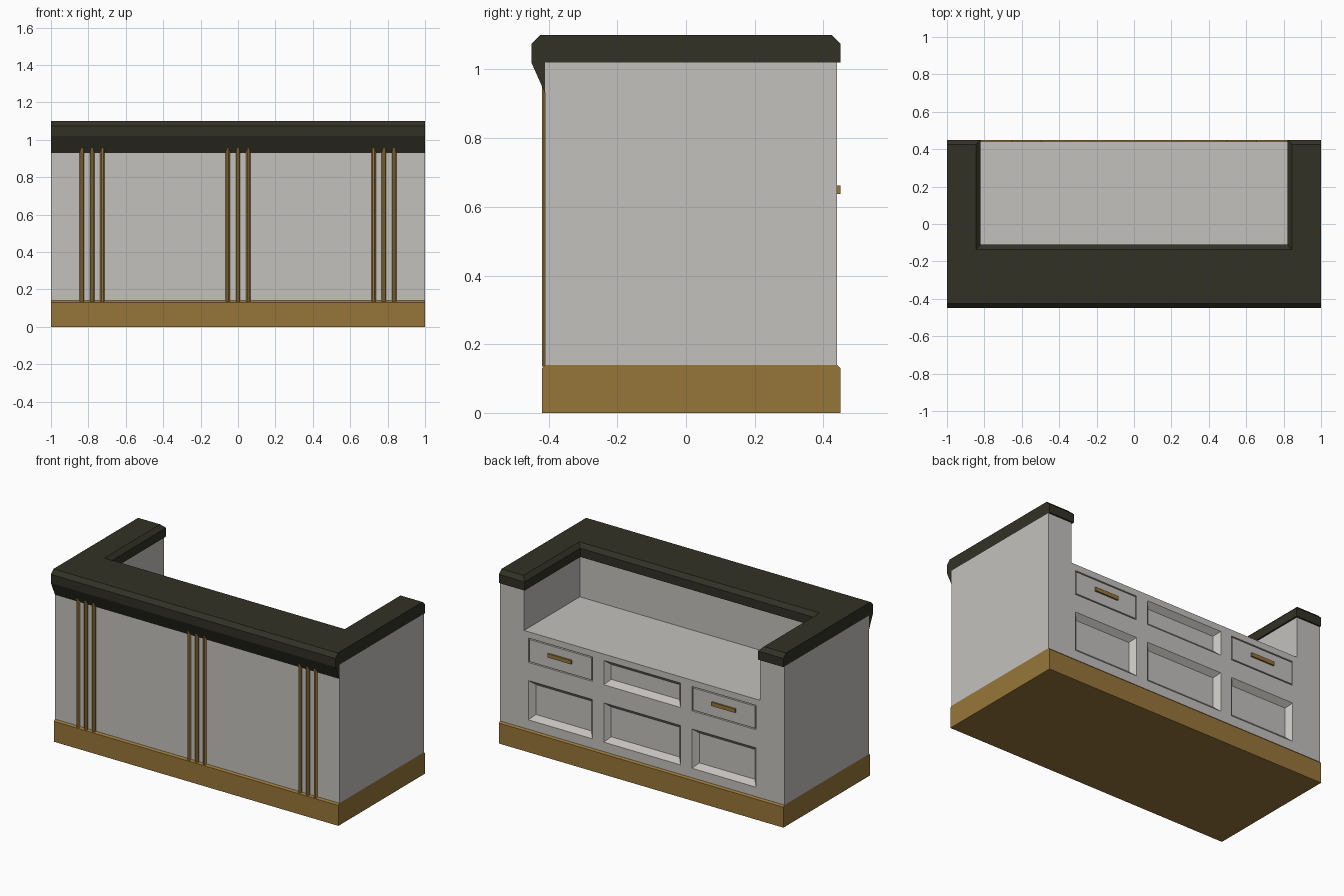
import bpy, bmesh, math
from mathutils import Matrix

cube = bpy.data.objects.get("Cube")
if cube:
    bpy.data.objects.remove(cube)


def material(name, rgb):
    m = bpy.data.materials.new(name)
    m.use_nodes = True
    m.diffuse_color = (*rgb, 1)
    m.node_tree.nodes["Principled BSDF"].inputs["Base Color"].default_value = (*rgb, 1)
    return m


GREY = material("pale grey paint", (0.55, 0.535, 0.51))
BROWN = material("golden brown", (0.31, 0.18, 0.042))
DARK = material("dark olive stone", (0.031, 0.031, 0.019))


def finish(bm, name, mat, recalc=True):
    if recalc:
        bmesh.ops.recalc_face_normals(bm, faces=bm.faces[:])
    mesh = bpy.data.meshes.new(name)
    bm.to_mesh(mesh)
    bm.free()
    mesh.materials.append(mat)
    obj = bpy.data.objects.new(name, mesh)
    bpy.context.collection.objects.link(obj)
    return obj


def box(name, mat, lo, hi, open_back=False):
    bm = bmesh.new()
    bmesh.ops.create_cube(bm, size=1)
    for v in bm.verts:
        v.co = [lo[i] if v.co[i] < 0 else hi[i] for i in range(3)]
    if open_back:
        back = [f for f in bm.faces if f.normal.y > 0.9]
        bmesh.ops.delete(bm, geom=back, context='FACES_ONLY')
    return finish(bm, name, mat, recalc=not open_back)


def loft(bm, loops):
    # Skin a stack of matching closed outlines and cap both ends
    rings = [[bm.verts.new(p) for p in loop] for loop in loops]
    n = len(rings[0])
    for a, b in zip(rings, rings[1:]):
        for i in range(n):
            j = (i + 1) % n
            bm.faces.new((a[i], a[j], b[j], b[i]))
    bm.faces.new(rings[0])
    bm.faces.new(rings[-1])


def prism(name, mat, profile, x=1.0):
    # Sideways extrusion of a (y, z) profile
    bm = bmesh.new()
    loft(bm, [[(s * x, y, z) for y, z in profile] for s in (-1, 1)])
    return finish(bm, name, mat)


def rod(name, x, y, z0, z1, radius):
    bm = bmesh.new()
    bmesh.ops.create_cone(bm, cap_ends=True, segments=8, radius1=radius, radius2=radius,
                          depth=z1 - z0,
                          matrix=Matrix.Translation((x, y, (z0 + z1) / 2))
                          @ Matrix.Rotation(math.pi / 8, 4, 'Z'))
    return finish(bm, name, BROWN)


FRONT, BACK, SHELF, RIM = -0.41, 0.44, 0.76, 1.02
INNER = 0.83

# Plinth with a small chamfered lip at front and back
prism("plinth", BROWN, [(-0.42, 0), (0.45, 0), (0.45, 0.13), (BACK, 0.14),
                        (FRONT, 0.14), (-0.42, 0.13)])

# Cabinet body and the raised walls around the work surface
box("cabinet_body", GREY, (-1, FRONT, 0.14), (1, BACK, SHELF), open_back=True)
box("front_wall", GREY, (-1, FRONT, SHELF), (1, -0.12, RIM))
box("left_wall", GREY, (INNER, -0.12, SHELF), (1, BACK, RIM))
box("right_wall", GREY, (-1, -0.12, SHELF), (-INNER, BACK, RIM))

# Back face: recessed panels and two grooved drawers
xs = [-1, -0.8, -0.35, -0.27, 0.27, 0.35, 0.8, 1]
zs = [0.14, 0.2, 0.45, 0.565, 0.72, SHELF]
bm = bmesh.new()
grid = [[bm.verts.new((x, BACK, z)) for z in zs] for x in xs]
panels, drawers = [], []
for i in range(len(xs) - 1):
    for k in range(len(zs) - 1):
        f = bm.faces.new((grid[i][k], grid[i][k + 1], grid[i + 1][k + 1], grid[i + 1][k]))
        if i in (1, 3, 5) and k in (1, 3):
            (drawers if k == 3 and i != 3 else panels).append(f)
bm.normal_update()


def inset(faces, thickness, depth):
    bmesh.ops.inset_individual(bm, faces=faces, thickness=thickness, depth=depth,
                               use_even_offset=True)
    bm.normal_update()


inset(panels, 0.03, -0.032)
inset(drawers, 0.001, -0.012)
inset(drawers, 0.005, 0)
inset(drawers, 0.001, 0.012)
finish(bm, "back_panels", GREY, recalc=False)

# Drawer handles
for side, s in (("left", 1), ("right", -1)):
    box(side + "_drawer_handle", BROWN, (s * 0.575 - 0.083, BACK - 0.005, 0.638),
        (s * 0.575 + 0.083, 0.45, 0.662))

# U-shaped counter top, chamfered except on its outer ends
bm = bmesh.new()
loops = []
for c, z in ((0, RIM), (0, 1.075), (0.025, 1.10)):
    half = [(1, -0.45 + c), (1, 0.45 - c), (0.82 + c, 0.45 - c), (0.82 + c, -0.11 - c)]
    outline = half + [(-x, y) for x, y in reversed(half)]
    loops.append([(x, y, z) for x, y in outline])
loft(bm, loops)
finish(bm, "counter_top", DARK)

# Sloped moulding below the front edge
prism("front_moulding", DARK, [(-0.45, RIM), (FRONT, 0.93), (FRONT, RIM)])

# Groups of three slim rods on the front
for group, centre in (("left", 0.78), ("middle", 0), ("right", -0.78)):
    for n in (-1, 0, 1):
        rod(f"{group}_front_rod_{n + 2}", centre + n * 0.055, FRONT + 0.002, 0.135, 0.96, 0.013)

# Rods and feet set flush into the sides
for side, s in (("left", 1), ("right", -1)):
    for n in (-1, 0, 1):
        y = -0.102 + n * 0.055
        flat = 0.01 * math.cos(math.pi / 8)
        rod(f"{side}_side_rod_{n + 2}", s * (0.9998 - flat), y, 0.14, RIM, 0.01)
        a, b = sorted((s * 0.97, s * 0.9998))
        box(f"{side}_rod_foot_{n + 2}", BROWN, (a, y - 0.018, 0.138), (b, y + 0.018, 0.15))
